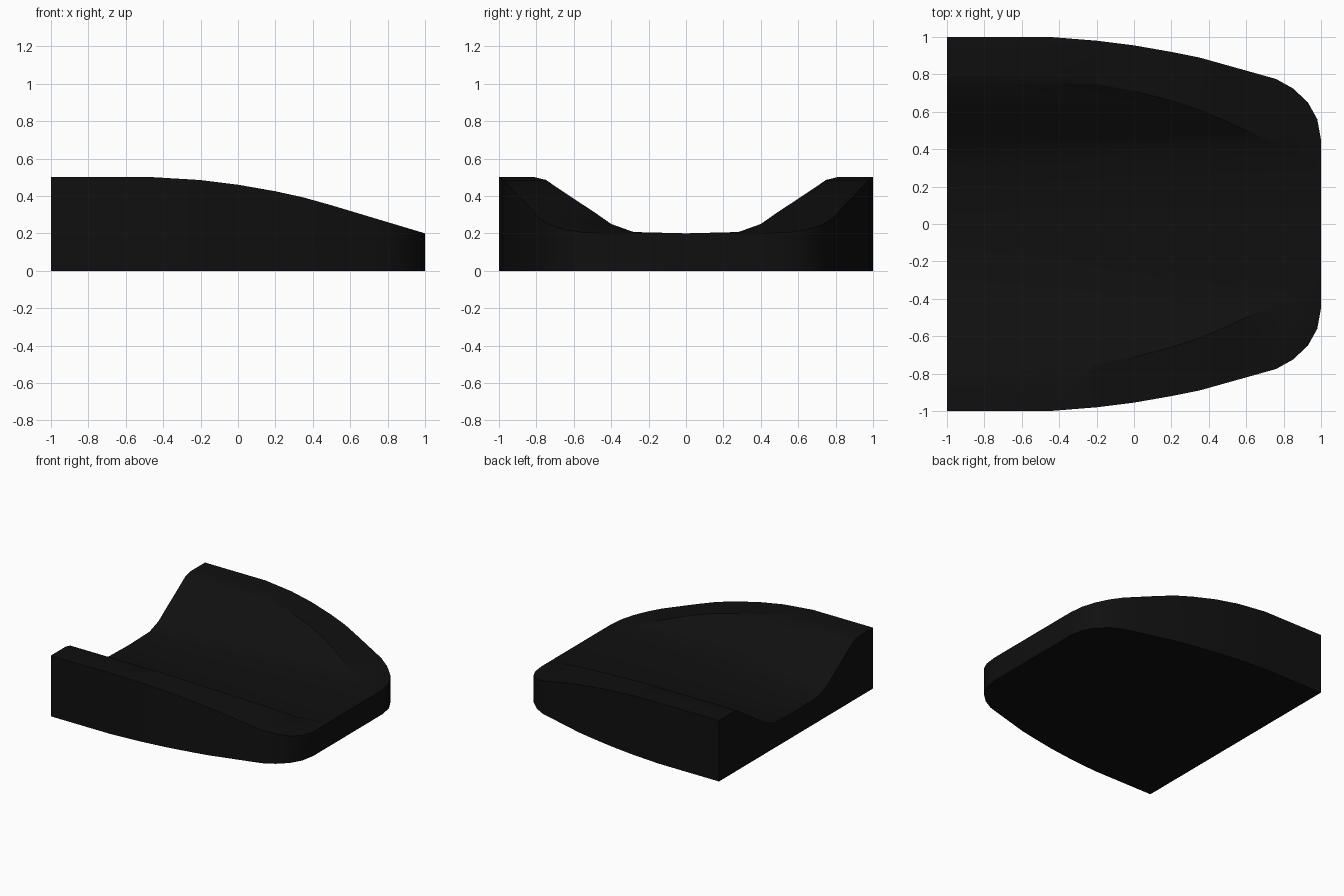
import bpy, bmesh, math
from mathutils import Vector

cube = bpy.data.objects.get("Cube")
if cube:
    bpy.data.objects.remove(cube, do_unlink=True)

black = bpy.data.materials.new("near_black")
black.use_nodes = True
colour = (0.005, 0.005, 0.005, 1)
black.diffuse_color = colour
black.node_tree.nodes["Principled BSDF"].inputs["Base Color"].default_value = colour


def prism(name, points, place, start, end):
    """Extrude a closed 2D profile; place(u, v, w) gives the 3D position."""
    bm = bmesh.new()
    face = bm.faces.new([bm.verts.new(place(u, v, start)) for u, v in points])
    shift = Vector(place(0, 0, end)) - Vector(place(0, 0, start))
    geom = bmesh.ops.extrude_face_region(bm, geom=[face], use_keep_orig=True)["geom"]
    bmesh.ops.translate(bm, vec=shift, verts=[g for g in geom if isinstance(g, bmesh.types.BMVert)])
    bmesh.ops.recalc_face_normals(bm, faces=bm.faces)
    mesh = bpy.data.meshes.new(name)
    bm.to_mesh(mesh)
    bm.free()
    mesh.materials.append(black)
    obj = bpy.data.objects.new(name, mesh)
    bpy.context.collection.objects.link(obj)
    return obj


# Plan outline: square open end, tapering to a rounded nose
half = [(-1, 1), (-.45, 1), (-.2, .98), (0, .955), (.2, .92), (.35, .89), (.6, .82),
        (.76, .775), (.85, .725), (.93, .65), (.98, .56), (1, .45)]
outline = half + [(x, -y) for x, y in reversed(half)]
body = prism("cradle_body", outline, lambda u, v, w: (u, v, w), 0, .8)

# Cross-section: shallow trough between two raised rims
trough = [(0, .2), (.28, .207), (.4, .25), (.5, .32), (.6, .385), (.75, .486), (.82, .503), (1.3, .51)]
section = [(-y, z) for y, z in reversed(trough[1:])] + trough + [(1.3, -.2), (-1.3, -.2)]
section_cutter = prism("trough_cutter", section, lambda u, v, w: (w, u, v), -1.3, 1.3)

# Side profile: rims fall away towards the nose
slope = [(-1.4, .5), (-.45, .5), (-.2, .485), (0, .46), (.2, .425), (.35, .392),
         (.5, .35), (.6, .32), (1, .2), (1.4, .08), (1.4, -.3), (-1.4, -.3)]
slope_cutter = prism("slope_cutter", slope, lambda u, v, w: (u, w, v), -1.4, 1.4)

# Keep only the volume common to all three
for cutter in (section_cutter, slope_cutter):
    mod = body.modifiers.new("intersect", "BOOLEAN")
    mod.operation = "INTERSECT"
    mod.solver = "EXACT"
    mod.object = cutter
    cutter.hide_render = True
bpy.context.view_layer.update()
result = bpy.data.meshes.new_from_object(body.evaluated_get(bpy.context.evaluated_depsgraph_get()))
body.modifiers.clear()
body.data = result
for cutter in (section_cutter, slope_cutter):
    bpy.data.objects.remove(cutter, do_unlink=True)
result.materials.clear()
result.materials.append(black)
for poly in result.polygons:
    poly.material_index = 0

# Smooth curves, sharp rims
bpy.ops.object.select_all(action="DESELECT")
body.select_set(True)
bpy.context.view_layer.objects.active = body
bpy.ops.object.shade_smooth_by_angle(angle=math.radians(30))
